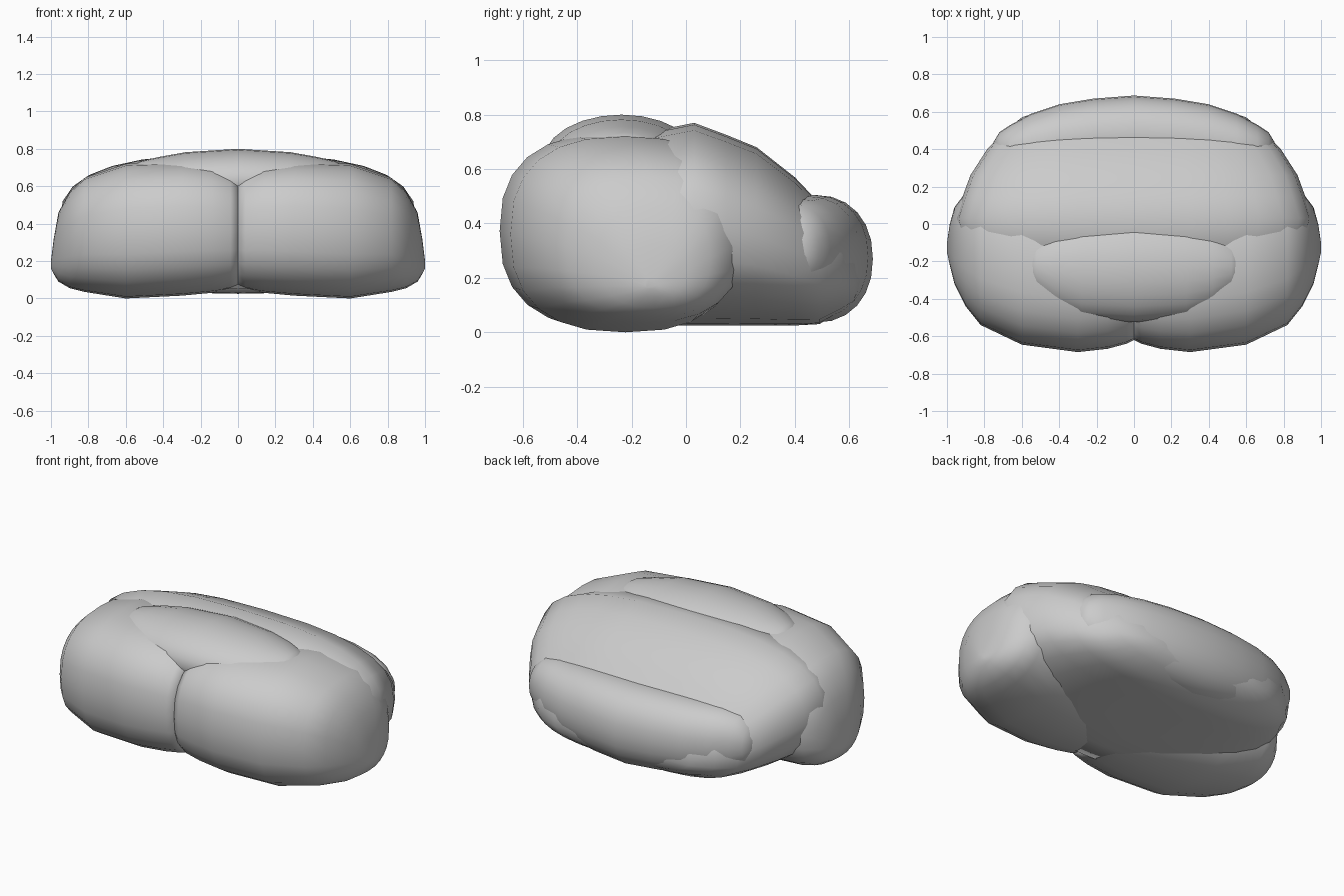
import bpy, bmesh
from math import cos, sin, pi, copysign

if "Cube" in bpy.data.objects:
    bpy.data.objects.remove(bpy.data.objects["Cube"])


def loft(name, axis, sections, n=2.8, sides=24, mirror=False):
    """Skin superellipse rings; section = (pos, side_min, side_max, z_min, z_max)."""
    bm = bmesh.new()
    rings = []
    for p, a0, a1, z0, z1 in sections:
        ring = []
        for i in range(sides):
            t = 2 * pi * i / sides
            c, s = cos(t), sin(t)
            a = (a0 + a1) / 2 + (a1 - a0) / 2 * copysign(abs(c) ** (2 / n), c)
            z = (z0 + z1) / 2 + (z1 - z0) / 2 * copysign(abs(s) ** (2 / n), s)
            ring.append(bm.verts.new((p, a, z) if axis == 'x' else (a, p, z)))
        rings.append(ring)
    for r, q in zip(rings, rings[1:]):
        for i in range(sides):
            j = (i + 1) % sides
            bm.faces.new((r[i], r[j], q[j], q[i]))
    bm.faces.new(rings[0])
    bm.faces.new(rings[-1])
    bmesh.ops.recalc_face_normals(bm, faces=bm.faces)
    for f in bm.faces:
        f.smooth = True
    me = bpy.data.meshes.new(name)
    bm.to_mesh(me)
    bm.free()
    ob = bpy.data.objects.new(name, me)
    bpy.context.collection.objects.link(ob)
    if mirror:
        m = ob.modifiers.new("Mirror", 'MIRROR')
        m.use_mirror_merge = False
    return ob


def both_ways(half):
    """Reflect sections across x = 0."""
    return [(-s[0],) + s[1:] for s in reversed(half[1:])] + half


# Pair of rounded front lobes meeting in a centre crease
loft("front_lobe", 'x', [
    (0.0, -.62, .06, .06, .66),
    (0.04, -.64, .07, .045, .685),
    (0.14, -.667, .11, .03, .715),
    (0.30, -.685, .15, .015, .73),
    (0.60, -.645, .20, .0, .72),
    (0.82, -.54, .21, .035, .645),
    (0.90, -.44, .17, .055, .57),
    (0.96, -.32, .09, .09, .46),
    (0.985, -.22, .0, .13, .32),
    (1.0, -.15, -.10, .16, .20)], n=2.5, mirror=True)

# Broad middle body sloping down to the back
loft("main_body", 'y', [(y, -w, w, z0, z1) for y, w, z0, z1 in [
    (-.42, .55, .05, .58),
    (-.25, .82, .03, .67),
    (-.12, .92, .025, .74),
    (0.03, .955, .025, .77),
    (0.15, .915, .025, .725),
    (0.26, .875, .025, .68),
    (0.40, .785, .025, .57),
    (0.49, .70, .03, .475),
    (0.57, .60, .075, .40),
    (0.62, .46, .11, .32),
    (0.64, .32, .16, .27)]], n=2.7, sides=28)

# Long roll across the back
loft("back_roll", 'x', both_ways([
    (0.0, .26, .687, .035, .505),
    (0.22, .26, .67, .05, .505),
    (0.40, .25, .64, .07, .50),
    (0.55, .24, .59, .10, .49),
    (0.66, .24, .53, .14, .47),
    (0.72, .27, .49, .19, .42),
    (0.75, .32, .44, .25, .36)]), n=2.2)

# Shallow crowned cushion set into the top
loft("top_cushion", 'x', both_ways([
    (0.0, -.525, .05, .46, .80),
    (0.28, -.505, .03, .46, .782),
    (0.42, -.46, .0, .46, .757),
    (0.52, -.39, -.06, .48, .735),
    (0.58, -.31, -.14, .53, .70)]), n=2.0)
